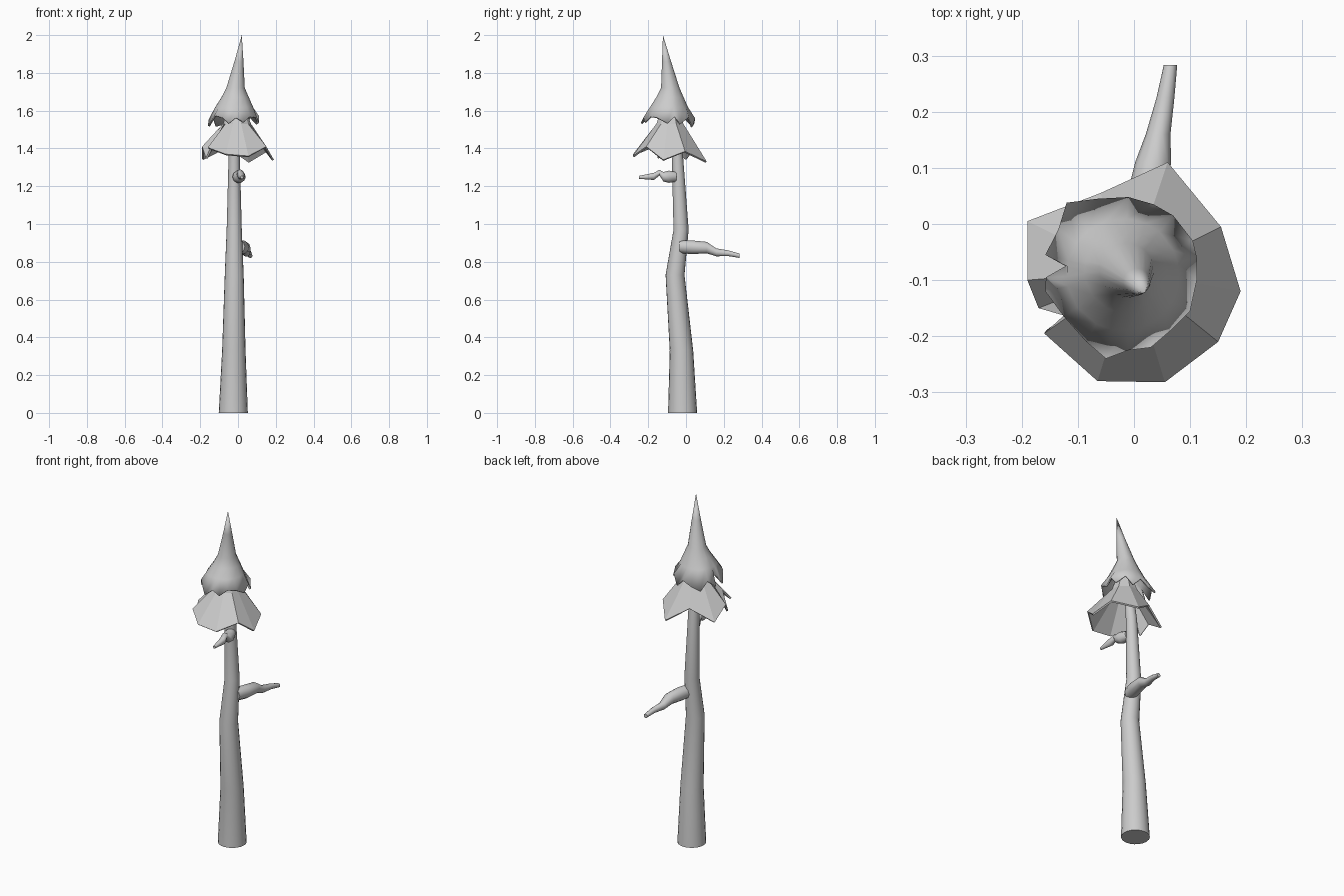
import bpy, bmesh, math
from mathutils import Vector


def finish(name, bm, smooth):
    bmesh.ops.recalc_face_normals(bm, faces=bm.faces[:])
    me = bpy.data.meshes.new(name)
    bm.to_mesh(me)
    bm.free()
    ob = bpy.data.objects.new(name, me)
    bpy.context.collection.objects.link(ob)
    if smooth:
        bpy.ops.object.select_all(action='DESELECT')
        ob.select_set(True)
        bpy.context.view_layer.objects.active = ob
        bpy.ops.object.shade_smooth_by_angle(angle=math.radians(smooth))
    return ob


def bridge(bm, a, b):
    n = len(a)
    for i in range(n):
        bm.faces.new((a[i], a[(i + 1) % n], b[(i + 1) % n], b[i]))


def tube(name, path, sides, axis):
    """Tapered tube along (x, y, z, radius) stations, rings square to axis."""
    bm = bmesh.new()
    rings = []
    for x, y, z, r in path:
        ring = []
        for i in range(sides):
            a = math.tau * i / sides
            u, v = r * math.cos(a), r * math.sin(a)
            off = (u, v, 0) if axis == 'Z' else (u, 0, v)
            ring.append(bm.verts.new(Vector((x, y, z)) + Vector(off)))
        rings.append(ring)
    for a, b in zip(rings, rings[1:]):
        bridge(bm, a, b)
    bm.faces.new(rings[0])
    bm.faces.new(rings[-1])
    return finish(name, bm, 50)


def skirt(name, rim, rings, tip, smooth):
    """Ragged rim lofted up through circles (x, y, z, radius), thin shell."""
    bm = bmesh.new()
    mx, my = rings[0][:2]
    prev = [bm.verts.new(p) for p in rim]
    angles = [math.atan2(p[1] - my, p[0] - mx) for p in rim]
    for x, y, z, r in rings:
        ring = [bm.verts.new((x + r * math.cos(a), y + r * math.sin(a), z)) for a in angles]
        bridge(bm, prev, ring)
        prev = ring
    if tip:
        t = bm.verts.new(tip)
        for i in range(len(prev)):
            bm.faces.new((prev[i], prev[(i + 1) % len(prev)], t))
    ob = finish(name, bm, smooth)
    m = ob.modifiers.new("thickness", 'SOLIDIFY')
    m.thickness = 0.01
    m.offset = -1
    return ob


# Bent, tapering trunk
tube("trunk", [(-0.025, -0.018, 0, 0.077), (-0.022, -0.024, 0.33, 0.062),
               (-0.02, -0.058, 0.73, 0.05), (-0.02, -0.026, 0.97, 0.04),
               (-0.02, -0.045, 1.35, 0.03), (-0.015, -0.07, 1.6, 0.022)], 20, 'Z')

# Crooked branches
tube("lower_branch", [(0.0, -0.035, 0.88, 0.036), (0.02, 0.03, 0.877, 0.038),
                      (0.034, 0.11, 0.875, 0.032), (0.043, 0.16, 0.85, 0.022),
                      (0.056, 0.225, 0.845, 0.016), (0.065, 0.283, 0.832, 0.012)], 10, 'Y')
tube("upper_branch", [(-0.005, -0.05, 1.25, 0.026), (0.005, -0.09, 1.25, 0.034),
                      (0.015, -0.12, 1.25, 0.026), (0.012, -0.14, 1.272, 0.016),
                      (0.018, -0.17, 1.252, 0.02), (0.02, -0.25, 1.247, 0.008)], 10, 'Y')

# Lower foliage: faceted zigzag skirt with a split on the left
skirt("lower_foliage", [(0.06, 0.11, 1.33), (-0.06, 0.055, 1.41), (-0.19, 0.005, 1.345),
                        (-0.19, -0.1, 1.41), (-0.17, -0.15, 1.35), (-0.125, -0.163, 1.45),
                        (-0.16, -0.195, 1.405), (-0.065, -0.28, 1.37), (0.055, -0.282, 1.36),
                        (0.15, -0.21, 1.41), (0.19, -0.12, 1.34), (0.155, -0.005, 1.385)],
      [(-0.005, -0.085, 1.53, 0.075), (-0.005, -0.085, 1.6, 0.05)], None, 0)

# Upper foliage: smooth drooping spire with a ragged hem
skirt("upper_foliage", [(-0.01, 0.048, 1.56), (-0.065, 0.045, 1.535), (-0.12, 0.038, 1.52),
                        (-0.135, -0.01, 1.565), (-0.158, -0.055, 1.525), (-0.122, -0.075, 1.59),
                        (-0.157, -0.095, 1.55), (-0.158, -0.12, 1.52), (-0.125, -0.165, 1.575),
                        (-0.085, -0.21, 1.565), (-0.05, -0.24, 1.535), (-0.01, -0.225, 1.565),
                        (0.03, -0.22, 1.54), (0.065, -0.19, 1.57), (0.1, -0.155, 1.565),
                        (0.112, -0.1, 1.535), (0.112, -0.06, 1.57), (0.105, -0.03, 1.53),
                        (0.07, 0.015, 1.565), (0.035, 0.035, 1.515)],
      [(-0.02, -0.09, 1.62, 0.1), (-0.015, -0.085, 1.67, 0.073),
       (-0.013, -0.083, 1.72, 0.049), (0.005, -0.103, 1.86, 0.024)], (0.02, -0.122, 2.0), 50)
